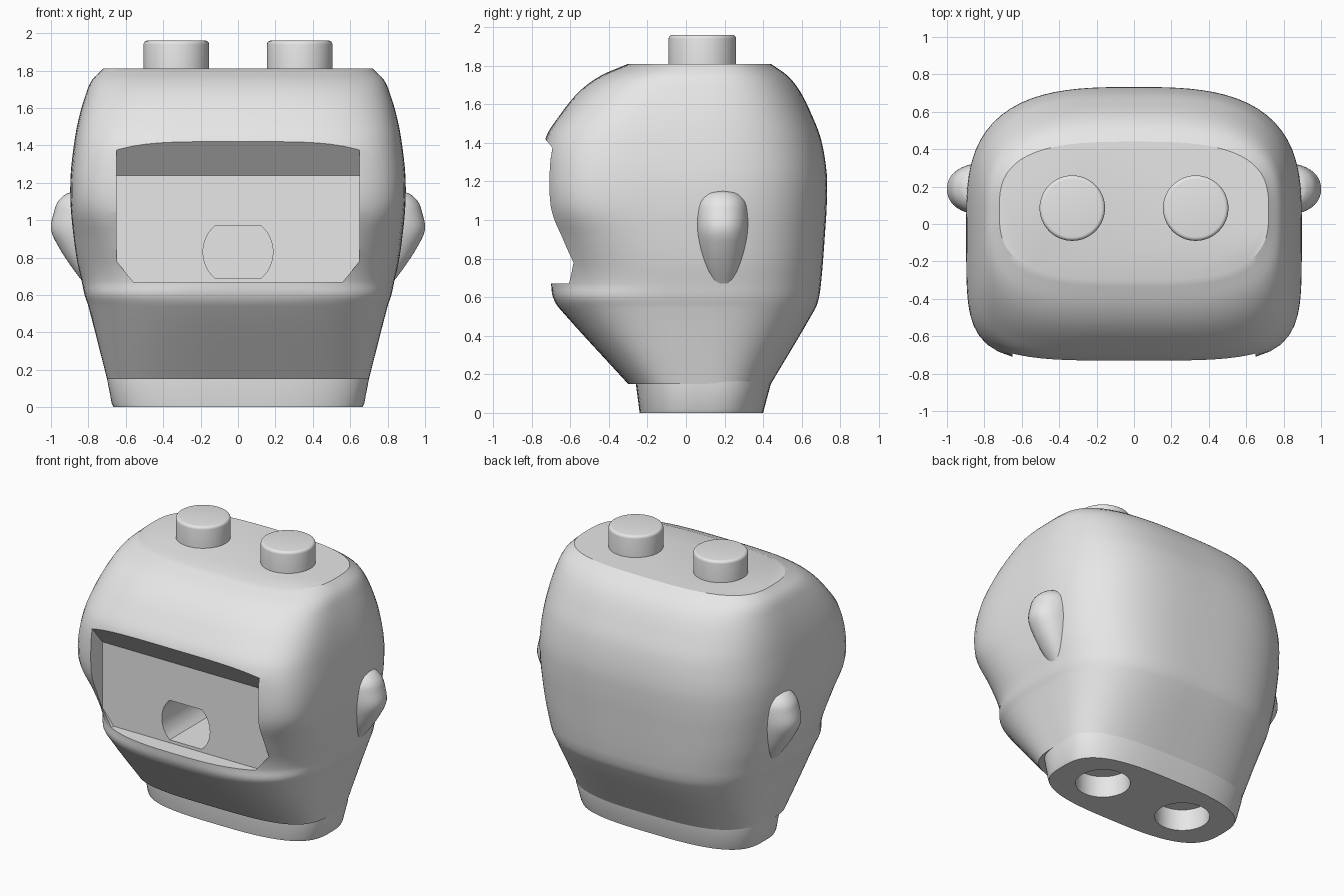
import bpy, bmesh, math

if "Cube" in bpy.data.objects:
    bpy.data.objects.remove(bpy.data.objects["Cube"], do_unlink=True)

grey = bpy.data.materials.new("plain_grey")
grey.use_nodes = True
grey.diffuse_color = (0.8, 0.8, 0.8, 1)
grey.node_tree.nodes["Principled BSDF"].inputs["Base Color"].default_value = (0.8, 0.8, 0.8, 1)


def make_object(name, bm):
    bmesh.ops.recalc_face_normals(bm, faces=bm.faces)
    mesh = bpy.data.meshes.new(name)
    bm.to_mesh(mesh)
    bm.free()
    mesh.materials.append(grey)
    obj = bpy.data.objects.new(name, mesh)
    bpy.context.collection.objects.link(obj)
    return obj


def skin(name, rings):
    """Join rings of points into a capped solid."""
    bm = bmesh.new()
    loops = [[bm.verts.new(p) for p in ring] for ring in rings]
    for a, b in zip(loops, loops[1:]):
        for i in range(len(a)):
            j = (i + 1) % len(a)
            bm.faces.new((a[i], a[j], b[j], b[i]))
    bm.faces.new(loops[0])
    bm.faces.new(loops[-1])
    return make_object(name, bm)


def section(z, half_width, front, back, n_front, n_back, x=0, count=96):
    """Rounded cross-section, with its own roundness at front and back."""
    mid, depth = (front + back) / 2, (back - front) / 2
    ring = []
    for i in range(count):
        c, s = math.cos(math.tau * i / count), math.sin(math.tau * i / count)
        n = n_front if s < 0 else n_back
        r = (abs(c) ** n + abs(s) ** n) ** (-1 / n)
        ring.append((x + half_width * r * c, mid + depth * r * s, z))
    return ring


def smooth_stations(stations, steps=4):
    """Hermite interpolation of the stations along their height."""
    last = len(stations) - 1
    slopes = []
    for i in range(last + 1):
        a, b = stations[max(i - 1, 0)], stations[min(i + 1, last)]
        slopes.append([(q - p) / (b[0] - a[0]) for p, q in zip(a, b)])
    result = []
    for i in range(last):
        a, b = stations[i], stations[i + 1]
        h = b[0] - a[0]
        for k in range(steps):
            t = k / steps
            w = t * t * (3 - 2 * t)
            result.append([p + (q - p) * w + h * (t * (1 - t) ** 2 * m - t * t * (1 - t) * k2)
                           for p, q, m, k2 in zip(a, b, slopes[i], slopes[i + 1])])
    return result + [stations[-1]]


def cylinder(name, radius, low, high, x, y, bevel=0):
    rings = [(low, radius)]
    if bevel:
        for k in range(5):
            a = math.pi / 2 * k / 4
            rings.append((high - bevel + bevel * math.sin(a), radius - bevel + bevel * math.cos(a)))
    else:
        rings.append((high, radius))
    return skin(name, [section(z, r, y - r, y + r, 2, 2, x, 64) for z, r in rings])


def cut(target, cutter):
    cutter.hide_render = True
    mod = target.modifiers.new("cut", "BOOLEAN")
    mod.operation = "DIFFERENCE"
    mod.solver = "EXACT"
    mod.object = cutter
    bpy.context.view_layer.objects.active = target
    bpy.ops.object.modifier_apply(modifier=mod.name)
    bpy.data.objects.remove(cutter, do_unlink=True)


# Head shell: height, half width, front, back, front and back roundness
head = skin("head", [section(*s) for s in smooth_stations([
    (0.15, 0.70, -0.30, 0.44, 3.5, 3),
    (0.54, 0.80, -0.655, 0.67, 3, 3),
    (0.60, 0.82, -0.69, 0.69, 3, 3),
    (0.67, 0.835, -0.70, 0.70, 2.8, 3),
    (0.78, 0.86, -0.715, 0.71, 2.9, 3),
    (0.92, 0.88, -0.725, 0.72, 3.6, 3),
    (1.08, 0.895, -0.735, 0.73, 5, 3),
    (1.24, 0.895, -0.74, 0.73, 5, 3),
    (1.42, 0.875, -0.73, 0.70, 4.3, 3),
    (1.55, 0.85, -0.65, 0.65, 4, 3),
    (1.67, 0.815, -0.55, 0.59, 3.6, 3),
    (1.75, 0.78, -0.44, 0.525, 3.3, 3),
    (1.81, 0.72, -0.30, 0.44, 3, 3)])])

# Face recess with a sloping upper edge and chamfered lower corners
def recess_ring(y, top):
    return [(-0.65, y, top), (-0.65, y, 0.78), (-0.56, y, 0.67),
            (0.56, y, 0.67), (0.65, y, 0.78), (0.65, y, top)]

cut(head, skin("recess_cutter", [recess_ring(-1, 1.744), recess_ring(-0.58, 1.24)]))

# Mouth opening: a circle with flat top and bottom
outline = []
for side in (0, math.pi):
    for k in range(13):
        a = side + math.radians(-48 + 8 * k)
        outline.append((0.187 * math.cos(a), 0.83 + 0.187 * math.sin(a)))
cut(head, skin("mouth_cutter", [[(x, y, z) for x, z in outline] for y in (-0.7, 0.0)]))

# Neck base with two round sockets
neck = skin("neck", [section(*s) for s in (
    (0, 0.665, -0.24, 0.40, 3, 3),
    (0.02, 0.675, -0.243, 0.405, 3, 3),
    (0.15, 0.70, -0.26, 0.44, 3, 3),
    (0.20, 0.70, -0.26, 0.44, 3, 3))])
for x in (-0.33, 0.33):
    cut(neck, cylinder("socket_cutter", 0.175, -0.1, 0.16, x, 0.085))

parts = [head, neck]

# Top studs and side ears
ear_rings = smooth_stations([
    (0.67, 0.03, 0.05), (0.75, 0.09, 0.09), (0.85, 0.155, 0.12),
    (0.95, 0.20, 0.137), (1.05, 0.182, 0.137), (1.10, 0.162, 0.125),
    (1.14, 0.12, 0.09), (1.15, 0.09, 0.05)])
for side, label in ((1, "left"), (-1, "right")):
    parts.append(cylinder(label + "_stud", 0.175, 1.8, 1.96, side * 0.33, 0.085, 0.02))
    parts.append(skin(label + "_ear", [
        section(z, w, 0.187 - d, 0.187 + d, 2.2, 2.2, side * 0.8, 40) for z, w, d in ear_rings]))

bpy.ops.object.select_all(action="DESELECT")
for part in parts:
    part.select_set(True)
bpy.context.view_layer.objects.active = head
bpy.ops.object.shade_smooth_by_angle(angle=math.radians(24))
